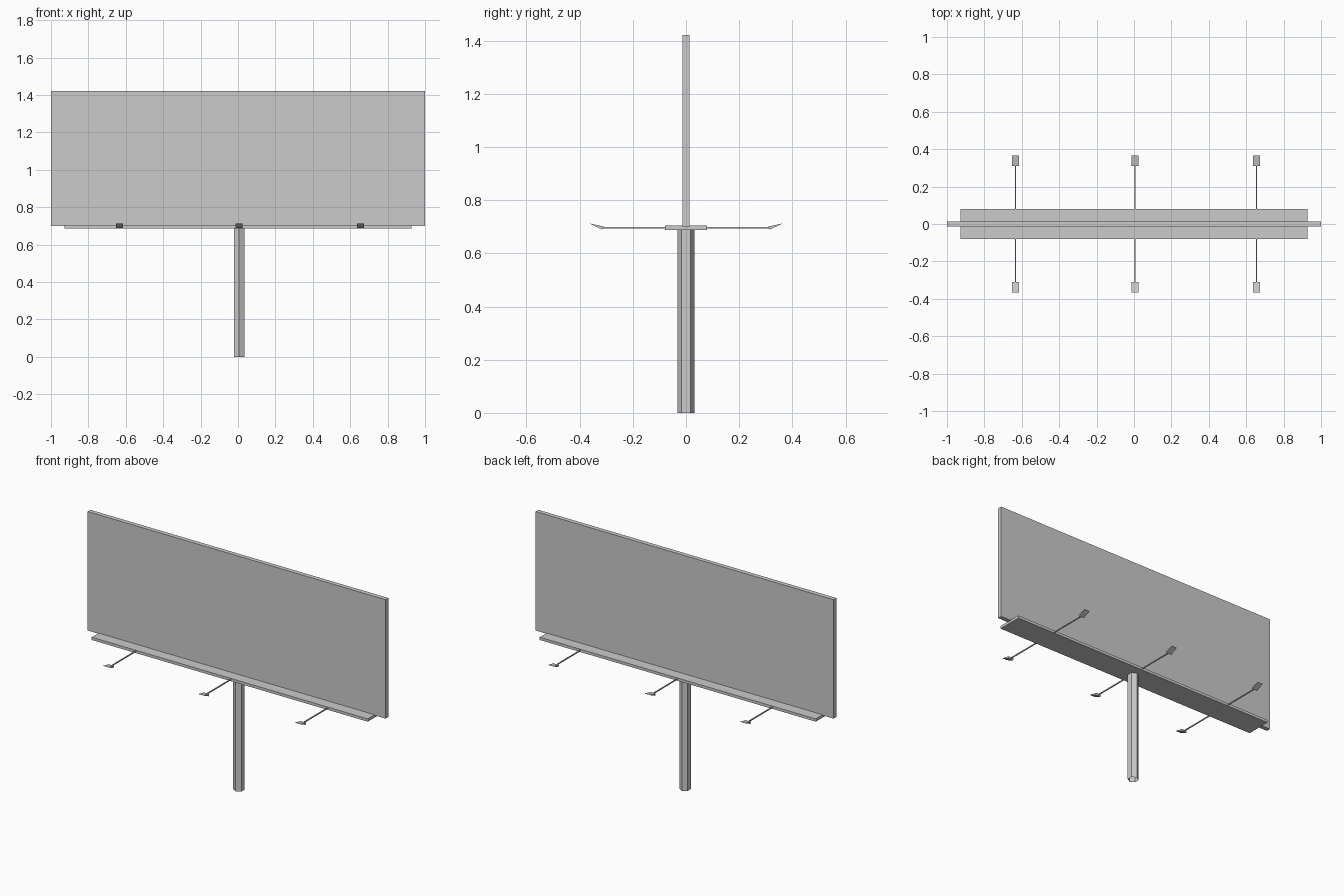
import bpy
import bmesh
from math import radians
from mathutils import Matrix, Vector

cube = bpy.data.objects.get("Cube")
if cube:
    bpy.data.objects.remove(cube, do_unlink=True)

# Single grey material
grey = bpy.data.materials.new("plain_grey")
grey.use_nodes = True
colour = (0.6, 0.6, 0.6, 1)
grey.diffuse_color = colour
grey.node_tree.nodes["Principled BSDF"].inputs["Base Color"].default_value = colour


def add_object(name, bm):
    bmesh.ops.recalc_face_normals(bm, faces=bm.faces)
    mesh = bpy.data.meshes.new(name)
    bm.to_mesh(mesh)
    bm.free()
    mesh.materials.append(grey)
    obj = bpy.data.objects.new(name, mesh)
    bpy.context.collection.objects.link(obj)
    return obj


def box(name, low, high):
    low, high = Vector(low), Vector(high)
    bm = bmesh.new()
    matrix = Matrix.Translation((low + high) / 2) @ Matrix.Diagonal((*(high - low), 1))
    bmesh.ops.create_cube(bm, size=1, matrix=matrix)
    return add_object(name, bm)


def wedge(name, profile, x, half_width):
    """Extrude a side profile of (y, z) points along x."""
    bm = bmesh.new()
    face = bm.faces.new([bm.verts.new((x - half_width, y, z)) for y, z in profile])
    result = bmesh.ops.extrude_face_region(bm, geom=[face])
    verts = [v for v in result["geom"] if isinstance(v, bmesh.types.BMVert)]
    bmesh.ops.translate(bm, verts=verts, vec=(2 * half_width, 0, 0))
    return add_object(name, bm)


# Display board and the walkway under it
box("display_board", (-1, -0.0135, 0.70), (1, 0.0135, 1.422))
box("walkway", (-0.927, -0.079, 0.687), (0.927, 0.079, 0.704))

# Six-sided support post, open at the ends
bm = bmesh.new()
bmesh.ops.create_cone(bm, cap_ends=False, segments=6, radius1=0.032, radius2=0.032,
                      depth=0.69, matrix=Matrix.Translation((0.006, 0, 0.345))
                      @ Matrix.Rotation(radians(0), 4, "Z"))
add_object("support_post", bm)

# Lamps on arms, mirrored front and back
lamp_profile = [(0.365, 0.713), (0.309, 0.701), (0.314, 0.689)]
for place, x in (("right", -0.634), ("middle", 0.005), ("left", 0.655)):
    for side, sign in (("front", -1), ("back", 1)):
        ends = sorted((sign * 0.07, sign * 0.313))
        box(f"lamp_arm_{side}_{place}", (x - 0.003, ends[0], 0.693), (x + 0.003, ends[1], 0.699))
        wedge(f"lamp_head_{side}_{place}", [(sign * y, z) for y, z in lamp_profile], x, 0.018)
